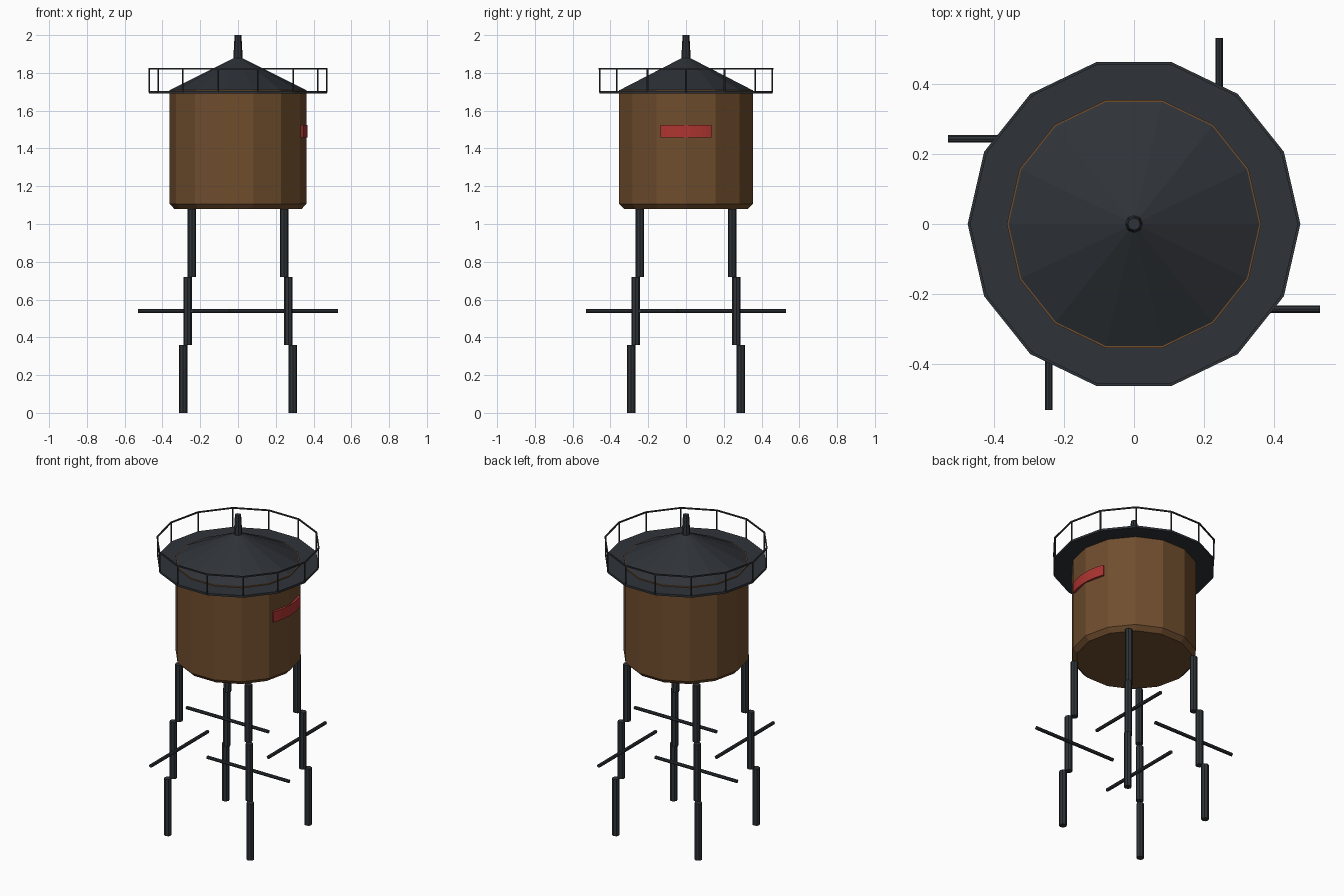
import bpy, bmesh
from math import cos, sin, pi, radians

if "Cube" in bpy.data.objects:
    bpy.data.objects.remove(bpy.data.objects["Cube"])

N = 14  # sides of tank, roof and platform


def material(name, rgb):
    m = bpy.data.materials.new(name)
    m.diffuse_color = (*rgb, 1)
    m.use_nodes = True
    m.node_tree.nodes["Principled BSDF"].inputs["Base Color"].default_value = m.diffuse_color
    return m


WOOD = material("wood", (0.16, 0.075, 0.027))
IRON = material("iron", (0.028, 0.033, 0.040))
RED = material("red_paint", (0.42, 0.035, 0.03))


def finish(name, bm, mat):
    bmesh.ops.recalc_face_normals(bm, faces=bm.faces)
    me = bpy.data.meshes.new(name)
    bm.to_mesh(me)
    bm.free()
    me.materials.append(mat)
    ob = bpy.data.objects.new(name, me)
    bpy.context.collection.objects.link(ob)
    return ob


def lathe(name, profile, mat, sides=N, closed=False):
    """Spin (radius, z) points about z; cap the ends or close the loop."""
    bm = bmesh.new()
    rings = [[bm.verts.new((r * cos(2 * pi * i / sides), r * sin(2 * pi * i / sides), z))
              for i in range(sides)] for r, z in profile]
    pairs = list(zip(rings, rings[1:]))
    if closed:
        pairs.append((rings[-1], rings[0]))
    else:
        bm.faces.new(rings[0])
        bm.faces.new(rings[-1])
    for a, b in pairs:
        for i in range(sides):
            j = (i + 1) % sides
            bm.faces.new((a[i], a[j], b[j], b[i]))
    return finish(name, bm, mat)


def rod(name, centre, radius, length, mat, sides=8, rot=(0, 0, 0)):
    bpy.ops.mesh.primitive_cylinder_add(vertices=sides, radius=radius, depth=length,
                                        location=centre, rotation=rot)
    ob = bpy.context.object
    ob.name = name
    ob.data.materials.append(mat)
    return ob


# Tank, roof and finial
lathe("tank", [(0.337, 1.08), (0.363, 1.107), (0.363, 1.71)], WOOD)
lathe("roof", [(0.358, 1.71), (0.004, 1.888)], IRON)
lathe("finial", [(0.026, 1.86), (0.018, 2.0)], IRON, sides=8)

# Walkway with railing
lathe("walkway", [(0.47, 1.69), (0.47, 1.703)], IRON)
lathe("top_rail", [(0.467, 1.819), (0.475, 1.819), (0.475, 1.827), (0.467, 1.827)],
      IRON, closed=True)
for i in range(N):
    a = 2 * pi * i / N
    rod(f"rail_post_{i}", (0.469 * cos(a), 0.469 * sin(a), 1.76), 0.0045, 0.126, IRON, 6)

# Stepped legs, each with one cross brace
for k, (sx, sy) in enumerate([(1, 1), (-1, 1), (-1, -1), (1, -1)]):
    for s, off in enumerate((0.29, 0.267, 0.244)):
        rod(f"leg_{k}_section_{s}", (sx * off, sy * off, 0.18 + 0.36 * s), 0.0225, 0.36, IRON)
    rot = (pi / 2, 0, 0) if sx == sy else (0, pi / 2, 0)
    rod(f"brace_{k}", (sx * 0.243, sy * 0.243, 0.54), 0.0105, 0.575, IRON, 8, rot)

# Curved red plate on the +x side
bm = bmesh.new()
steps = 10
rows = []
for i in range(steps + 1):
    a = radians(-21.4 + 42.8 * i / steps)
    rows.append([bm.verts.new((r * cos(a), r * sin(a), z))
                 for r, z in ((0.35, 1.458), (0.369, 1.458), (0.369, 1.525), (0.35, 1.525))])
for a, b in zip(rows, rows[1:]):
    for i in range(4):
        bm.faces.new((a[i], a[(i + 1) % 4], b[(i + 1) % 4], b[i]))
bm.faces.new(rows[0])
bm.faces.new(rows[-1])
finish("red_plate", bm, RED)
